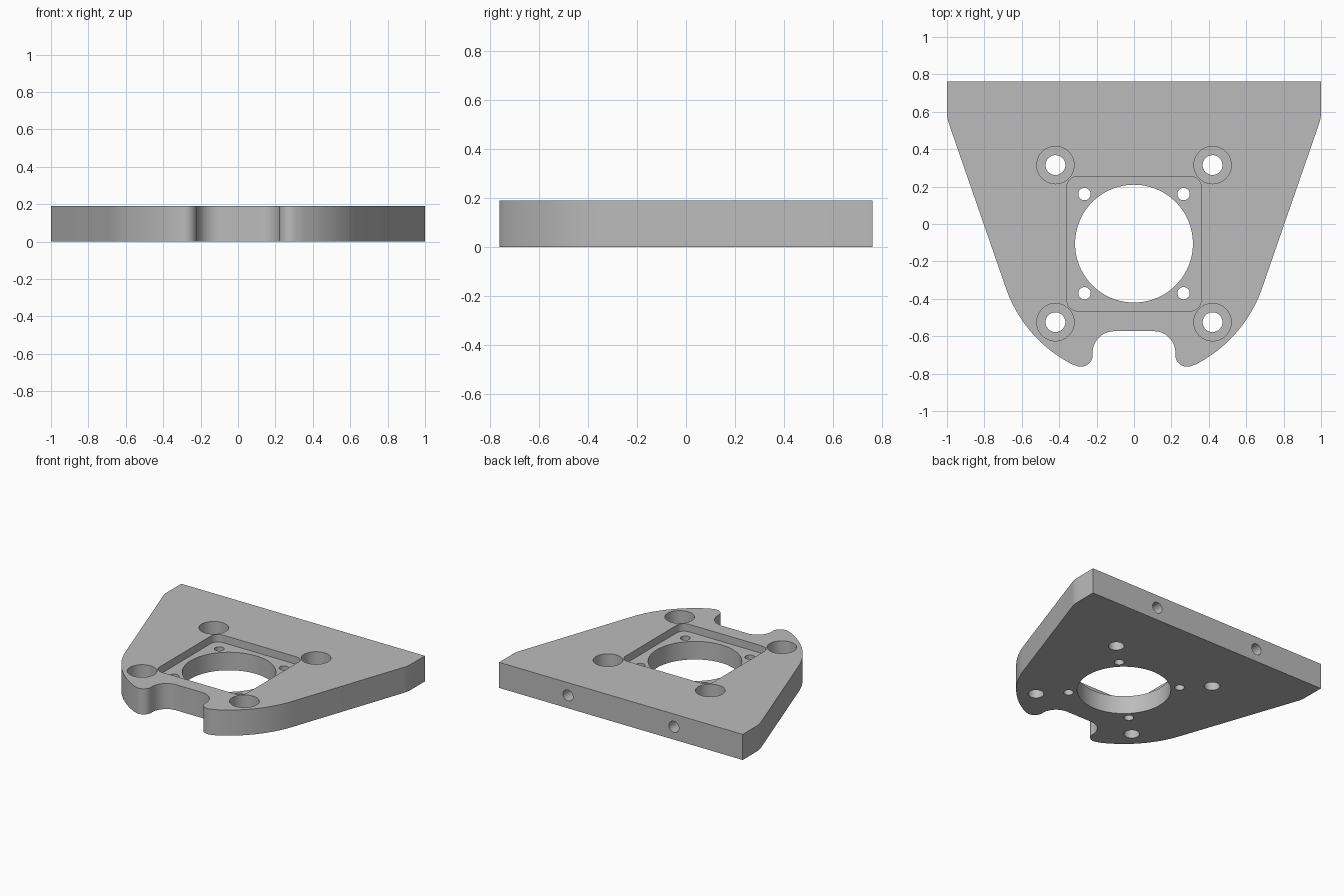
import bpy
import bmesh
from math import pi, cos, sin, atan2, radians
from mathutils import Matrix, Vector

cube = bpy.data.objects.get("Cube")
if cube:
    bpy.data.objects.remove(cube, do_unlink=True)

HEIGHT = 0.19
BACK = 0.763
MID_Y = -0.105          # centre of the bore and of the round nose
NOSE_R = 0.725

metal = bpy.data.materials.new("plain grey metal")
metal.use_nodes = True
GREY = (0.5, 0.5, 0.5, 1)
metal.diffuse_color = GREY
metal.node_tree.nodes["Principled BSDF"].inputs["Base Color"].default_value = GREY


def arc(cx, cy, r, start, end, steps):
    """Points along an arc, angles in radians."""
    return [(cx + r * cos(start + (end - start) * i / steps),
             cy + r * sin(start + (end - start) * i / steps))
            for i in range(steps + 1)]


def prism(name, points, z0, z1):
    """Extrude a closed flat outline from z0 to z1."""
    bm = bmesh.new()
    face = bm.faces.new([bm.verts.new((x, y, z0)) for x, y in points])
    top = bmesh.ops.extrude_face_region(bm, geom=[face])
    moved = [v for v in top["geom"] if isinstance(v, bmesh.types.BMVert)]
    bmesh.ops.translate(bm, vec=(0, 0, z1 - z0), verts=moved)
    bmesh.ops.recalc_face_normals(bm, faces=bm.faces)
    mesh = bpy.data.meshes.new(name)
    bm.to_mesh(mesh)
    bm.free()
    mesh.materials.append(metal)
    obj = bpy.data.objects.new(name, mesh)
    bpy.context.scene.collection.objects.link(obj)
    return obj


def round_cutter(name, x, y, r, z0, z1, sides=48):
    return prism(name, arc(x, y, r, 0, 2 * pi, sides)[:-1], z0, z1)


# Half outline, from the notch round the nose to the back corner
taper = -0.325          # angle of the normal of the slanted side
foot_x, foot_y, foot_r = 0.284, -0.70, 0.063
foot_end = atan2(foot_y - MID_Y, foot_x)
half = arc(0.105, -0.69, 0.117, pi / 2, 0, 12)
half += arc(foot_x, foot_y, foot_r, pi, 2 * pi + foot_end, 16)
half += arc(0, MID_Y, NOSE_R, foot_end, taper, 24)[1:]
# small rounding between the slanted and the straight side
half += arc(0.8, 0.6, 0.2, taper, 0, 6)
half += [(1, BACK)]
outline = half + [(-x, y) for x, y in reversed(half)]
plate = prism("mounting_plate", outline, 0, HEIGHT)

cutters = []

# Square pocket with rounded corners and the large bore
side, corner = 0.36, 0.06
pocket = []
for k, (sx, sy) in enumerate([(1, 1), (-1, 1), (-1, -1), (1, -1)]):
    pocket += arc(sx * (side - corner), MID_Y + sy * (side - corner), corner,
                  k * pi / 2, (k + 1) * pi / 2, 8)
cutters.append(prism("pocket_cutter", pocket, HEIGHT - 0.056, 0.4))
cutters.append(round_cutter("bore_cutter", 0, MID_Y, 0.315, -0.2, 0.5, 96))

for sx in (-1, 1):
    for sy in (-1, 1):
        # Counterbored corner holes and the small pocket holes
        x, y = sx * 0.42, MID_Y + sy * 0.42
        cutters.append(round_cutter("counterbore_cutter", x, y, 0.1, 0.075, 0.4))
        cutters.append(round_cutter("screw_hole_cutter", x, y, 0.053, -0.2, 0.5))
        cutters.append(round_cutter("small_hole_cutter", sx * 0.265,
                                    MID_Y + sy * 0.265, 0.033, -0.2, 0.5, 32))
    # Blind holes in the back edge
    hole = round_cutter("edge_hole_cutter", 0, 0, 0.041, -0.25, 0.25, 32)
    hole.data.transform(Matrix.Translation(Vector((sx * 0.435, BACK, HEIGHT / 2)))
                        @ Matrix.Rotation(pi / 2, 4, "X"))
    cutters.append(hole)

for c in cutters:
    c.hide_render = True
    mod = plate.modifiers.new(c.name, "BOOLEAN")
    mod.operation = "DIFFERENCE"
    mod.solver = "EXACT"
    mod.object = c

# Bake the cuts and remove the cutters
bpy.context.view_layer.update()
graph = bpy.context.evaluated_depsgraph_get()
cut_mesh = bpy.data.meshes.new_from_object(plate.evaluated_get(graph))
plate.modifiers.clear()
plate.data = cut_mesh
for c in cutters:
    bpy.data.objects.remove(c, do_unlink=True)

bpy.ops.object.select_all(action="DESELECT")
plate.select_set(True)
bpy.context.view_layer.objects.active = plate
bpy.ops.object.shade_smooth_by_angle(angle=radians(30))
